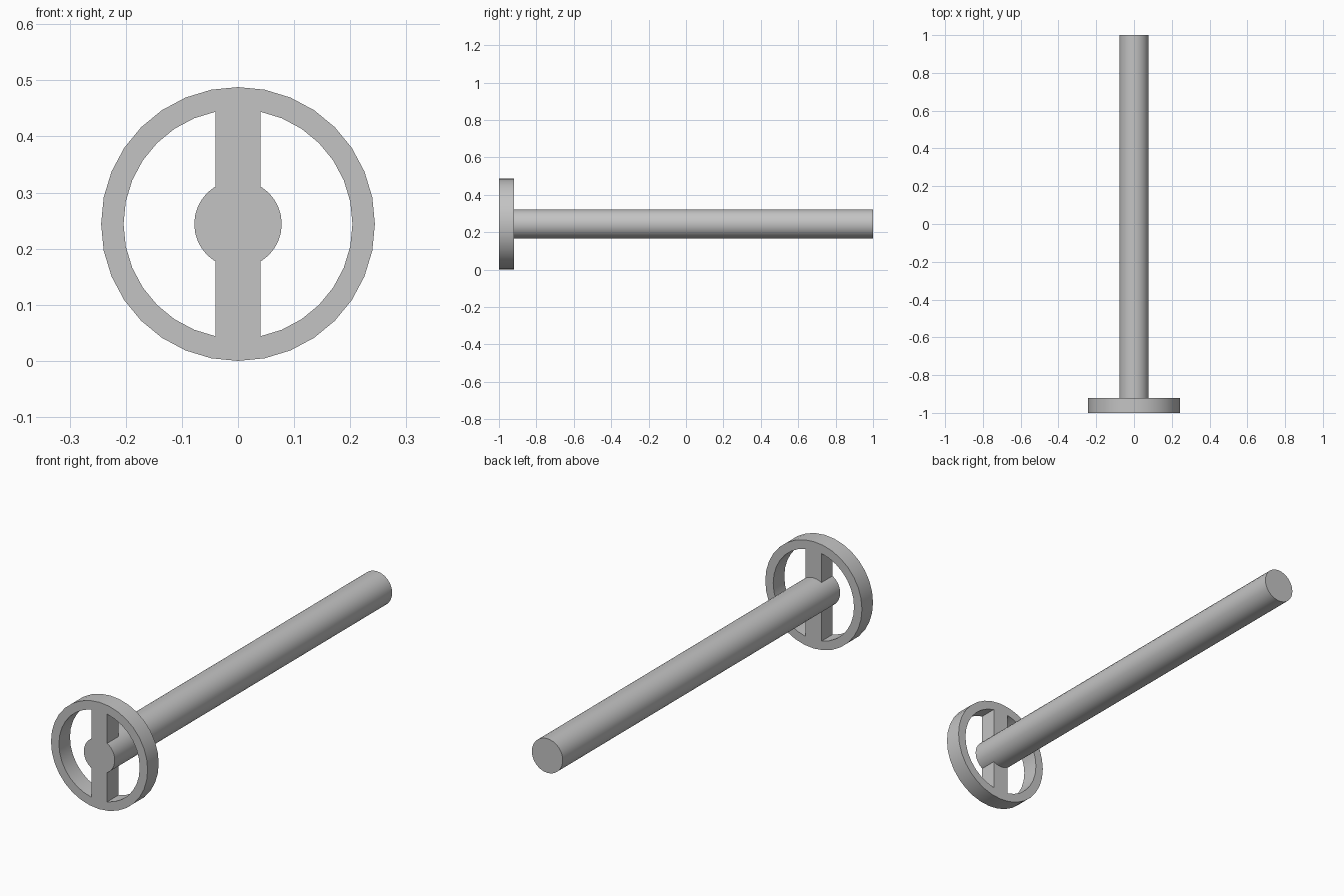
import bpy
import bmesh
from math import sin, cos, pi, asin, sqrt, radians

cube = bpy.data.objects.get("Cube")
if cube:
    bpy.data.objects.remove(cube, do_unlink=True)

SIDES = 32
CENTRE_Z = 0.244
RIM_OUTER, RIM_INNER = 0.244, 0.204
SHAFT_RADIUS = 0.078
FRONT, RIM_BACK, SHAFT_BACK = -1.0, -0.92, 1.0
STEP = 2 * pi / SIDES
SPOKE_HALF = RIM_INNER * sin(STEP)

grey = bpy.data.materials.new("plain grey")
grey.use_nodes = True
colour = (0.55, 0.55, 0.55, 1)
grey.diffuse_color = colour
grey.node_tree.nodes["Principled BSDF"].inputs["Base Color"].default_value = colour


def arc(radius, angles):
    """Points in the x-z plane, angles measured from straight up."""
    return [(radius * sin(a), radius * cos(a)) for a in angles]


def finish(name, bm):
    bmesh.ops.recalc_face_normals(bm, faces=bm.faces)
    mesh = bpy.data.meshes.new(name)
    bm.to_mesh(mesh)
    bm.free()
    mesh.materials.append(grey)
    obj = bpy.data.objects.new(name, mesh)
    obj.location.z = CENTRE_Z
    bpy.context.collection.objects.link(obj)
    bpy.ops.object.select_all(action='DESELECT')
    obj.select_set(True)
    bpy.context.view_layer.objects.active = obj
    bpy.ops.object.shade_smooth_by_angle(angle=radians(30))
    return obj


def prism(name, outline, y0, y1):
    """Extrude an x-z outline along y."""
    bm = bmesh.new()
    face = bm.faces.new([bm.verts.new((x, y0, z)) for x, z in outline])
    new = bmesh.ops.extrude_face_region(bm, geom=[face], use_keep_orig=True)["geom"]
    verts = [v for v in new if isinstance(v, bmesh.types.BMVert)]
    bmesh.ops.translate(bm, verts=verts, vec=(0, y1 - y0, 0))
    return finish(name, bm)


circle = [i * STEP for i in range(SIDES)]

# Long shaft, whose front end is also the wheel hub
prism("shaft", arc(SHAFT_RADIUS, circle), FRONT, SHAFT_BACK)

# Flat-sided rim, open in the middle
bm = bmesh.new()
loops = [[bm.verts.new((x, y, z)) for x, z in arc(r, circle)]
         for r, y in ((RIM_OUTER, FRONT), (RIM_OUTER, RIM_BACK),
                      (RIM_INNER, RIM_BACK), (RIM_INNER, FRONT))]
for k in range(4):
    a, b = loops[k], loops[(k + 1) % 4]
    for i in range(SIDES):
        j = (i + 1) % SIDES
        bm.faces.new((a[i], a[j], b[j], b[i]))
finish("rim", bm)

# Upper and lower spokes, fitted between hub and rim
edge = asin(SPOKE_HALF / SHAFT_RADIUS)
hub_angles = [-edge, -2 * STEP, -STEP, 0, STEP, 2 * STEP, edge]
outline = arc(RIM_INNER, [STEP, 0, -STEP]) + arc(SHAFT_RADIUS, hub_angles)
for name, sign in (("upper_spoke", 1), ("lower_spoke", -1)):
    prism(name, [(x, sign * z) for x, z in outline], FRONT, RIM_BACK)
